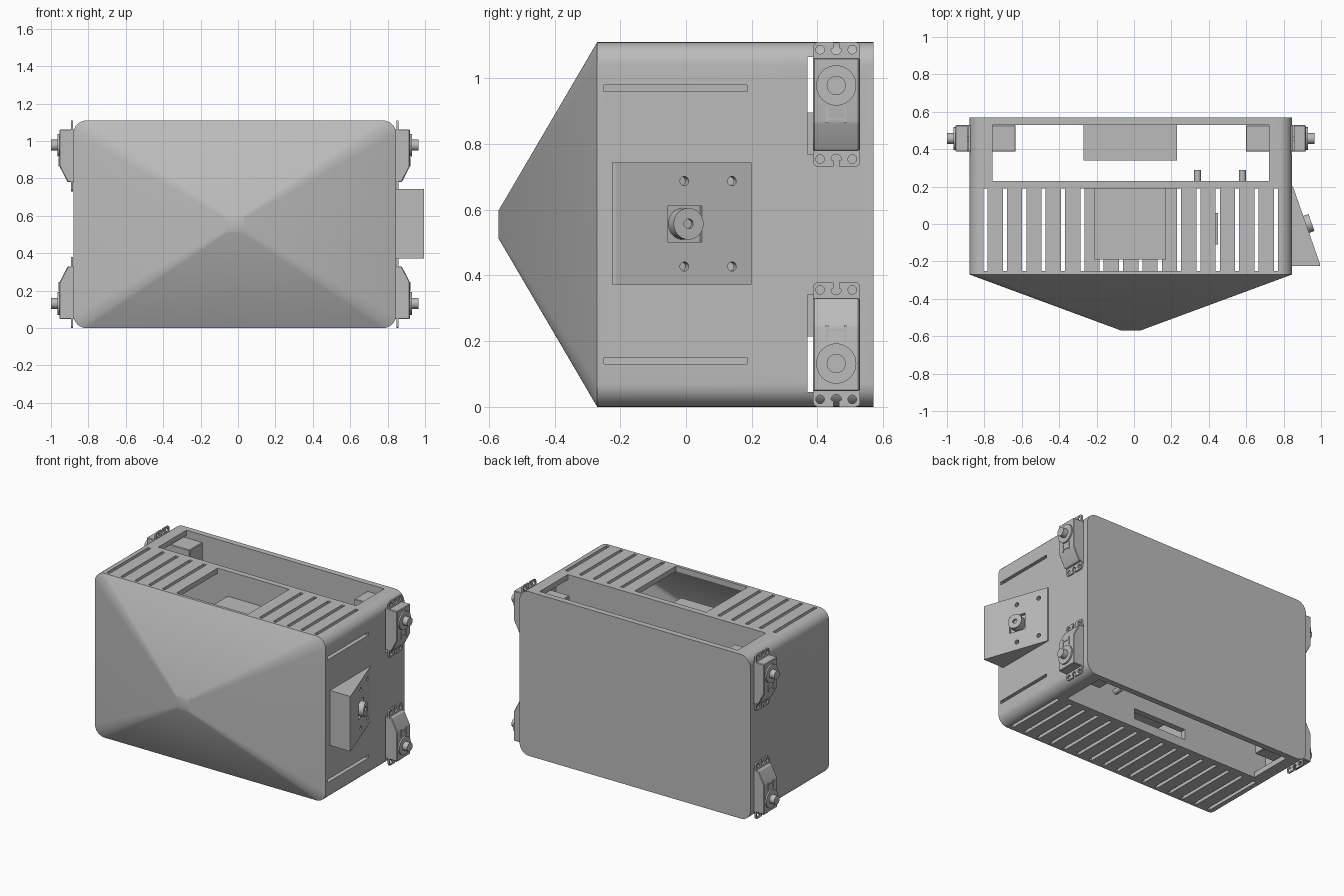
import bpy, bmesh, math
from mathutils import Matrix, Vector

if "Cube" in bpy.data.objects:
    bpy.data.objects.remove(bpy.data.objects["Cube"], do_unlink=True)

CX, W, H = -0.0175, 0.8625, 1.11      # body centre, half width, height
MZ = H / 2
GREY = bpy.data.materials.new("plain grey")
GREY.use_nodes = True
GREY.diffuse_color = (0.5, 0.5, 0.5, 1)
GREY.node_tree.nodes["Principled BSDF"].inputs["Base Color"].default_value = (0.5, 0.5, 0.5, 1)


def finish(name, bm):
    bmesh.ops.recalc_face_normals(bm, faces=bm.faces)
    me = bpy.data.meshes.new(name)
    bm.to_mesh(me)
    bm.free()
    me.materials.append(GREY)
    ob = bpy.data.objects.new(name, me)
    bpy.context.collection.objects.link(ob)
    return ob


def activate(ob):
    bpy.ops.object.select_all(action='DESELECT')
    ob.select_set(True)
    bpy.context.view_layer.objects.active = ob


def smooth(ob):
    activate(ob)
    bpy.ops.object.shade_smooth_by_angle(angle=math.radians(30))


def cut(ob, bm):
    cutter = finish("cutter", bm)
    cutter.hide_render = True
    activate(ob)
    mod = ob.modifiers.new("cut", 'BOOLEAN')
    mod.operation, mod.solver, mod.object = 'DIFFERENCE', 'EXACT', cutter
    bpy.ops.object.modifier_apply(modifier=mod.name)
    bpy.data.objects.remove(cutter, do_unlink=True)


def box(bm, x, y, z):
    mid = [(a + b) / 2 for a, b in (x, y, z)]
    size = [abs(b - a) for a, b in (x, y, z)]
    bmesh.ops.create_cube(bm, size=1, matrix=Matrix.Translation(mid) @ Matrix.Diagonal((*size, 1)))


def cylinder(bm, start, end, r, segs=32):
    a, b = Vector(start), Vector(end)
    rot = (b - a).to_track_quat('Z', 'Y').to_matrix().to_4x4()
    bmesh.ops.create_cone(bm, cap_ends=True, segments=segs, radius1=r, radius2=r,
                          depth=(b - a).length, matrix=Matrix.Translation((a + b) / 2) @ rot)


def prism(bm, points, offset):
    face = bm.faces.new([bm.verts.new(p) for p in points])
    new = bmesh.ops.extrude_face_region(bm, geom=[face])["geom"]
    bmesh.ops.translate(bm, vec=offset, verts=[v for v in new if isinstance(v, bmesh.types.BMVert)])


def loft(bm, sections):
    # each section is (y, half width, half height, corner radius)
    rings = []
    for y, hw, hh, r in sections:
        ring = []
        for q, (sx, sz) in enumerate(((1, 1), (-1, 1), (-1, -1), (1, -1))):
            for k in range(9):
                a = (q + k / 8) * math.pi / 2
                ring.append(bm.verts.new((CX + sx * (hw - r) + r * math.cos(a), y,
                                          MZ + sz * (hh - r) + r * math.sin(a))))
        rings.append(ring)
    for a, b in zip(rings, rings[1:]):
        for i in range(len(a)):
            j = (i + 1) % len(a)
            bm.faces.new((a[i], a[j], b[j], b[i]))
    bm.faces.new(rings[0])
    bm.faces.new(rings[-1])


# Hollow body with pyramid nose
bm = bmesh.new()
loft(bm, [(0.57, W, MZ, 0.07), (-0.27, W, MZ, 0.07), (-0.57, 0.05, 0.043, 0.012)])
body = finish("body_shell", bm)
T = 0.035
bm = bmesh.new()
loft(bm, [(0.53, W - T, MZ - T, 0.04), (0.23, W - T, MZ - T, 0.04)])
loft(bm, [(0.19, W - T, MZ - T, 0.04), (-0.25, W - T, MZ - T, 0.04), (-0.53, 0.05, 0.04, 0.01)])
cut(body, bm)

# Rear bay openings, vents, window, side slits and servo holes
TOP, BOTTOM = (H - 0.06, H + 0.1), (-0.1, 0.06)
bm = bmesh.new()
for skin in (TOP, BOTTOM):
    box(bm, (CX - 0.74, CX + 0.74), (0.23, 0.53), skin)
for k in range(16):
    x = CX - 0.7765 + k * 0.1035
    for skin in (TOP, BOTTOM):
        if skin is BOTTOM or not 5 <= k <= 10:
            box(bm, (x - 0.011, x + 0.011), (-0.25, 0.19), skin)
box(bm, (-0.285, 0.25), (-0.25, 0.19), TOP)
for z in (0.14, 0.97):
    box(bm, (0.79, 0.9), (-0.25, 0.185), (z - 0.01, z + 0.01))
cut(body, bm)
bm = bmesh.new()
for s in (-1, 1):
    for m in (-1, 1):
        box(bm, (CX + s * 0.8, CX + s * 0.9), (0.37, 0.5299), (MZ + m * 0.215, MZ + m * 0.51))
box(bm, (-0.21, 0.19), (0.17, 0.25), (0.06, 0.13))      # cable slot in the partition
cut(body, bm)
smooth(body)

# Parts inside the body
for name, x, y, z in (("rear_block", (-0.27, 0.23), (0.34, 0.53), (0.215, 0.895)),
                      ("front_block", (-0.21, 0.17), (-0.19, 0.19), (0.25, 0.94)),
                      ("inner_plate", (0.42, 0.45), (-0.11, 0.06), (0.4, 0.7))):
    bm = bmesh.new()
    box(bm, x, y, z)
    finish(name, bm)
for i, x in enumerate((0.34, 0.58)):
    bm = bmesh.new()
    cylinder(bm, (x, 0.22, 0.19), (x, 0.29, 0.19), 0.018)
    smooth(finish(f"partition_post_{i + 1}", bm))


def servo(s, m, label):
    # s picks the side, m picks upper or lower
    def P(x, y, z):
        return (CX + s * x, y, MZ + m * z)
    Y0, Y1, YC = 0.387, 0.53, 0.457
    bm = bmesh.new()
    prism(bm, [P(x, Y0, z) for x, z in ((0.615, 0.225), (0.893, 0.225), (0.937, 0.31),
                                        (0.937, 0.507), (0.615, 0.507))], (0, Y1 - 0.002 - Y0, 0))
    bmesh.ops.recalc_face_normals(bm, faces=bm.faces)
    bmesh.ops.bevel(bm, geom=bm.edges[:], offset=0.004, segments=1, affect='EDGES')
    smooth(finish(f"{label}_servo_case", bm))
    # Output boss, shaft and raised ribs
    bm = bmesh.new()
    cylinder(bm, P(0.93, YC, 0.423), P(0.947, YC, 0.423), 0.061, 40)
    cylinder(bm, P(0.94, YC, 0.423), P(0.9825, YC, 0.423), 0.029, 32)
    smooth(finish(f"{label}_servo_shaft", bm))
    bm = bmesh.new()
    for y in (YC - 0.028, YC + 0.028):
        box(bm, *zip(P(0.93, y - 0.004, 0.308), P(0.941, y + 0.004, 0.358)))
    box(bm, *zip(P(0.93, YC - 0.028, 0.318), P(0.941, YC + 0.028, 0.326)))
    finish(f"{label}_servo_ribs", bm)
    # Mounting flange with rounded corners, holes and end notches
    bm = bmesh.new()
    lo, hi, r = 0.176, 0.555, 0.015
    outline = []
    for q, (y, z) in enumerate(((Y1 - r, hi - r), (Y0 + r, hi - r), (Y0 + r, lo + r), (Y1 - r, lo + r))):
        for k in range(5):
            a = (q + k / 4) * math.pi / 2
            outline.append(P(0.866, y + r * math.cos(a), z + r * math.sin(a)))
    prism(bm, outline, (s * 0.01, 0, 0))
    flange = finish(f"{label}_servo_flange", bm)
    bm = bmesh.new()
    for end, d in ((lo, 1), (hi, -1)):
        for y in (YC - 0.049, YC + 0.049):
            cylinder(bm, P(0.85, y, end + d * 0.023), P(0.89, y, end + d * 0.023), 0.013, 20)
        notch = [(YC - 0.009, end - d * 0.02), (YC - 0.009, end + d * 0.018)]
        notch += [(YC - 0.016 * math.cos(a), end + d * (0.022 + 0.016 * math.sin(a)))
                  for a in (k * math.pi / 6 for k in range(7))]
        notch += [(YC + 0.009, end + d * 0.018), (YC + 0.009, end - d * 0.02)]
        prism(bm, [P(0.85, y, z) for y, z in notch], (s * 0.04, 0, 0))
    cut(flange, bm)


for s, side in ((1, "left"), (-1, "right")):
    for m, level in ((1, "upper"), (-1, "lower")):
        servo(s, m, f"{side}_{level}")

# Wedge pod with recess and screw holes
ZC = 0.557
bm = bmesh.new()
prism(bm, [(x, y, 0.372) for x, y in ((0.84, 0.2), (0.85, 0.2), (0.995, -0.215), (0.995, -0.225), (0.84, -0.225))],
      (0, 0, 0.372))
pod = finish("camera_pod", bm)
slope = Vector((0.145, -0.415, 0)).normalized()
out = Vector((-slope.y, slope.x, 0))


def on_pod(y, z, depth):
    return Vector((0.85 + (0.2 - y) * 0.145 / 0.415, y, z)) + out * depth


bm = bmesh.new()
for y in (-0.005, 0.14):
    for z in (ZC - 0.13, ZC + 0.13):
        cylinder(bm, on_pod(y, z, -0.03), on_pod(y, z, 0.02), 0.014, 20)
corners = [on_pod(-0.003, ZC, -0.02) + slope * a * 0.055 + Vector((0, 0, b * 0.055))
           for a, b in ((-1, -1), (1, -1), (1, 1), (-1, 1))]
prism(bm, corners, out * 0.05)
cut(pod, bm)

# Lens barrel with a small bore
bm = bmesh.new()
cylinder(bm, on_pod(-0.002, ZC, -0.022), on_pod(-0.002, ZC, 0.03), 0.048, 40)
lens = finish("camera_lens", bm)
bm = bmesh.new()
cylinder(bm, on_pod(-0.002, ZC, 0.015), on_pod(-0.002, ZC, 0.05), 0.015, 24)
cut(lens, bm)
smooth(lens)
